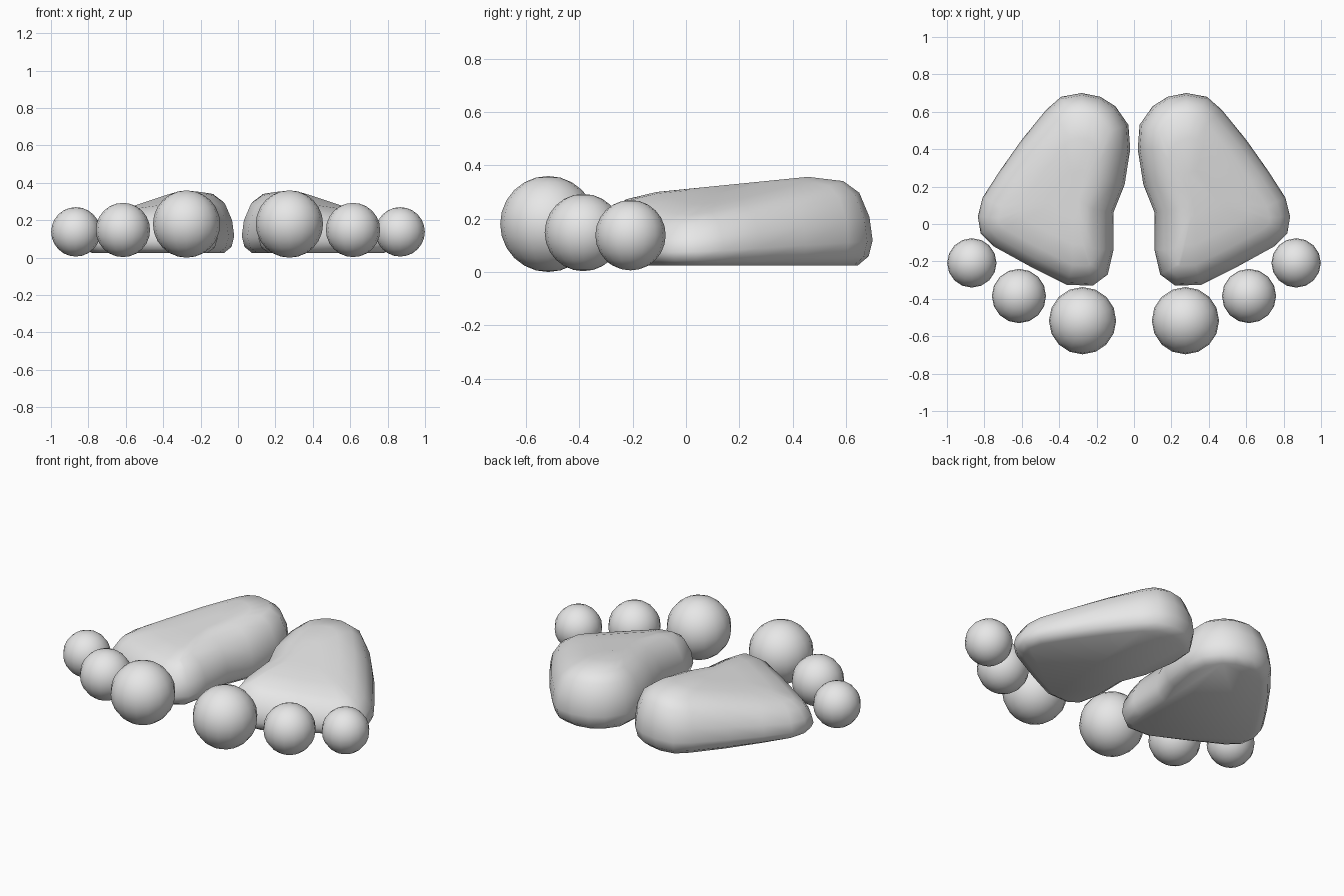
import bpy
import bmesh
from mathutils import Vector

cube = bpy.data.objects.get("Cube")
if cube:
    bpy.data.objects.remove(cube, do_unlink=True)

# Single clay material
clay = bpy.data.materials.new("light_grey")
clay.use_nodes = True
GREY = (0.8, 0.8, 0.8, 1)
clay.diffuse_color = GREY
clay.node_tree.nodes["Principled BSDF"].inputs["Base Color"].default_value = GREY

# Sole outline of the left foot, counter-clockwise from the inner heel side
OUTLINE = [Vector(p) for p in reversed([
    (.02, .40), (.03, .53), (.10, .63), (.18, .68), (.28, .70), (.39, .68),
    (.47, .61), (.60, .45), (.72, .28), (.81, .14), (.835, .04), (.82, -.05),
    (.75, -.12), (.55, -.23), (.36, -.325), (.22, -.33), (.14, -.27),
    (.11, -.14), (.11, .06), (.05, .21)])]
CENTRE = Vector((.33, .15))


def inset(points, distance):
    """Move every outline point inward along its 2D normal."""
    result = []
    for i, p in enumerate(points):
        along = (points[(i + 1) % len(points)] - points[i - 1]).normalized()
        result.append(p + Vector((-along.y, along.x)) * distance)
    return result


def top_height(p):
    """Upper surface: high at the heel, falling to the toes and outer side."""
    return .311 + .1 * min(p.y, .5) - .2 * max(p.x - .30, 0)


def finish(obj, name, side):
    obj.name = f"{side}_{name}"
    obj.data.materials.append(clay)
    bpy.ops.object.select_all(action="DESELECT")
    obj.select_set(True)
    bpy.context.view_layer.objects.active = obj
    bpy.ops.object.shade_smooth_by_angle(angle=1.05)


def foot(side, sign):
    bm = bmesh.new()
    # Each ring: inset distance, fraction of local thickness, rise above it
    rings = [(.055, 0, 0), (.015, .1, 0), (0, .28, 0), (.012, .54, 0),
             (.05, .81, 0), (.11, .94, 0)]
    loops = []
    for distance, level, rise in rings:
        loops.append([bm.verts.new((p.x, p.y, .025 + level * (top_height(p) - .025) + rise))
                      for p in inset(OUTLINE, distance)])
    # Crown rings shrink toward the middle of the foot
    for scale in (.7, .3):
        points = [CENTRE + (p - CENTRE) * scale for p in inset(OUTLINE, .11)]
        loops.append([bm.verts.new((p.x, p.y, top_height(p))) for p in points])
    count = len(OUTLINE)
    for low, high in zip(loops, loops[1:]):
        for i in range(count):
            j = (i + 1) % count
            bm.faces.new((low[i], low[j], high[j], high[i]))
    bm.faces.new(loops[0])
    bm.faces.new(loops[-1])
    for v in bm.verts:
        v.co.x *= sign
    bmesh.ops.recalc_face_normals(bm, faces=bm.faces)
    mesh = bpy.data.meshes.new(f"{side}_foot")
    bm.to_mesh(mesh)
    bm.free()
    obj = bpy.data.objects.new(f"{side}_foot", mesh)
    bpy.context.collection.objects.link(obj)
    finish(obj, "foot", side)


# Toes: name, position, radius
TOES = [("big_toe", (.275, -.517, .18), .18),
        ("middle_toe", (.615, -.385, .148), .145),
        ("outer_toe", (.867, -.208, .138), .132)]

for side, sign in (("left", 1), ("right", -1)):
    foot(side, sign)
    for name, (x, y, z), radius in TOES:
        bpy.ops.mesh.primitive_uv_sphere_add(
            segments=16, ring_count=12, radius=radius, location=(sign * x, y, z))
        finish(bpy.context.object, name, side)
